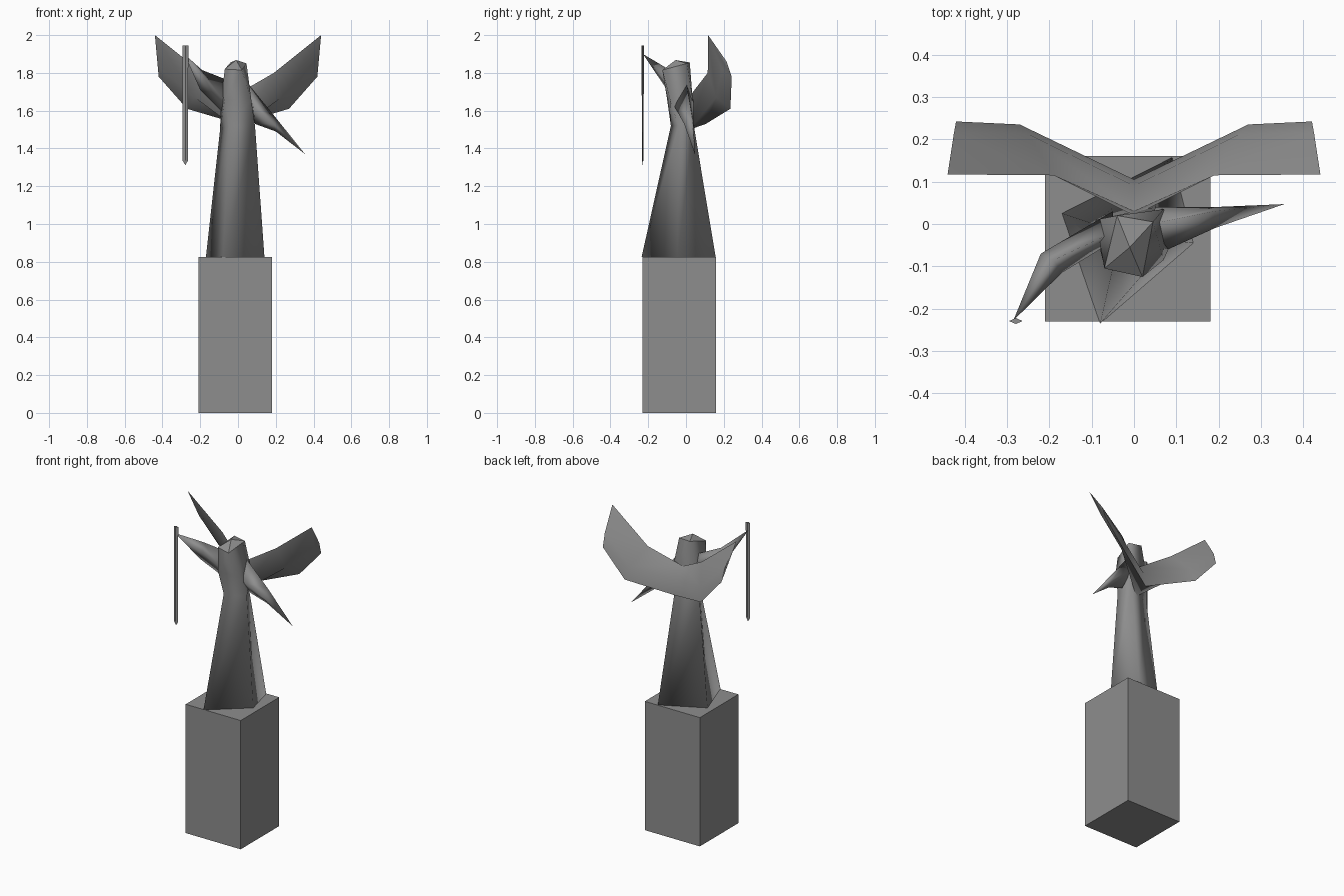
import bpy
import bmesh

old = bpy.data.objects.get("Cube")
if old:
    bpy.data.objects.remove(old, do_unlink=True)

stone = bpy.data.materials.new("grey stone")
stone.use_nodes = True
grey = (0.27, 0.27, 0.27, 1)
stone.diffuse_color = grey
stone.node_tree.nodes["Principled BSDF"].inputs["Base Color"].default_value = grey


def finish(name, bm, smooth=None):
    """Turn a bmesh into a named object."""
    bmesh.ops.recalc_face_normals(bm, faces=bm.faces)
    mesh = bpy.data.meshes.new(name)
    bm.to_mesh(mesh)
    bm.free()
    mesh.materials.append(stone)
    obj = bpy.data.objects.new(name, mesh)
    bpy.context.collection.objects.link(obj)
    if smooth:
        bpy.ops.object.select_all(action="DESELECT")
        obj.select_set(True)
        bpy.context.view_layer.objects.active = obj
        bpy.ops.object.shade_smooth_by_angle(angle=smooth)
    return obj


def loft(name, rings, smooth=None, cap_start=True, cap_end=True):
    """Skin a chain of rings; a ring of one point closes to a tip."""
    bm = bmesh.new()
    loops = [[bm.verts.new(p) for p in ring] for ring in rings]
    for a, b in zip(loops, loops[1:]):
        n = max(len(a), len(b))
        for i in range(n):
            j = (i + 1) % n
            if len(b) == 1:
                bm.faces.new((a[i], a[j], b[0]))
            else:
                bm.faces.new((a[i], a[j], b[j], b[i]))
    if cap_start:
        bm.faces.new(loops[0])
    if cap_end and len(loops[-1]) > 2:
        bm.faces.new(loops[-1])
    return finish(name, bm, smooth)


# Square plinth
bm = bmesh.new()
bmesh.ops.create_cube(bm, size=1)
bmesh.ops.scale(bm, vec=(0.39, 0.39, 0.825), verts=bm.verts)
bmesh.ops.translate(bm, vec=(-0.015, -0.035, 0.4125), verts=bm.verts)
finish("plinth", bm)

# Robed body: four-sided, twisting as it rises to the head
hem = [(-0.17, 0.025, 0.825), (-0.08, -0.235, 0.825), (0.14, -0.045, 0.825), (0.09, 0.157, 0.825)]
waist = [(-0.095, 0.0, 1.5), (-0.045, -0.08, 1.52), (0.09, -0.04, 1.52), (0.05, 0.04, 1.53)]
chest = [(-0.09, 0.01, 1.66), (-0.07, -0.1, 1.66), (0.07, -0.085, 1.66), (0.07, 0.035, 1.66)]
brow = [(-0.04, 0.02, 1.855), (-0.07, -0.105, 1.82), (0.02, -0.125, 1.815), (0.045, 0.005, 1.85)]
loft("body", [hem, waist, chest, brow], smooth=2.2, cap_end=False)

# Faceted crown of the head
loft("crown", [brow, [(-0.01, -0.055, 1.868)]], cap_start=False)

# Left arm: a spike hanging outward
loft("left_arm", [
    [(0.04, 0.0, 1.76), (0.05, 0.04, 1.65), (0.09, 0.0, 1.53), (0.08, -0.06, 1.62)],
    [(0.19, 0.03, 1.575), (0.19, 0.04, 1.54), (0.2, 0.01, 1.49), (0.19, -0.01, 1.53)],
    [(0.355, 0.047, 1.37)],
], smooth=2.2)

# Right arm: bent at the elbow and raised to the blade
loft("right_arm", [
    [(-0.05, -0.02, 1.76), (-0.05, 0.03, 1.68), (-0.08, -0.02, 1.59), (-0.08, -0.06, 1.66)],
    [(-0.19, -0.085, 1.815), (-0.22, -0.07, 1.77), (-0.2, -0.1, 1.71), (-0.17, -0.115, 1.76)],
    [(-0.285, -0.228, 1.9)],
], smooth=2.2)


# Thin pointed blade with a diamond section
def diamond(w, d, z):
    x, y = -0.279, -0.229
    return [(x - w, y, z), (x, y - d, z), (x + w, y, z), (x, y + d, z)]


loft("blade", [diamond(0.016, 0.007, 1.945), diamond(0.014, 0.003, 1.335),
               [(-0.279, -0.229, 1.312)]])

# Wings: top, back, bottom and front corners from root to tip, mirrored
wing = loft("wings", [
    [(0, 0.03, 1.69), (0, 0.09, 1.62), (0, 0.105, 1.53), (0, 0.02, 1.5)],
    [(0.19, 0.115, 1.8), (0.25, 0.212, 1.69), (0.27, 0.235, 1.61), (0.23, 0.16, 1.67)],
    [(0.44, 0.117, 2.0), (0.425, 0.215, 1.86), (0.42, 0.242, 1.78), (0.41, 0.19, 1.82)],
], smooth=1.2, cap_start=False)
mirror = wing.modifiers.new("Mirror", "MIRROR")
mirror.use_clip = True
